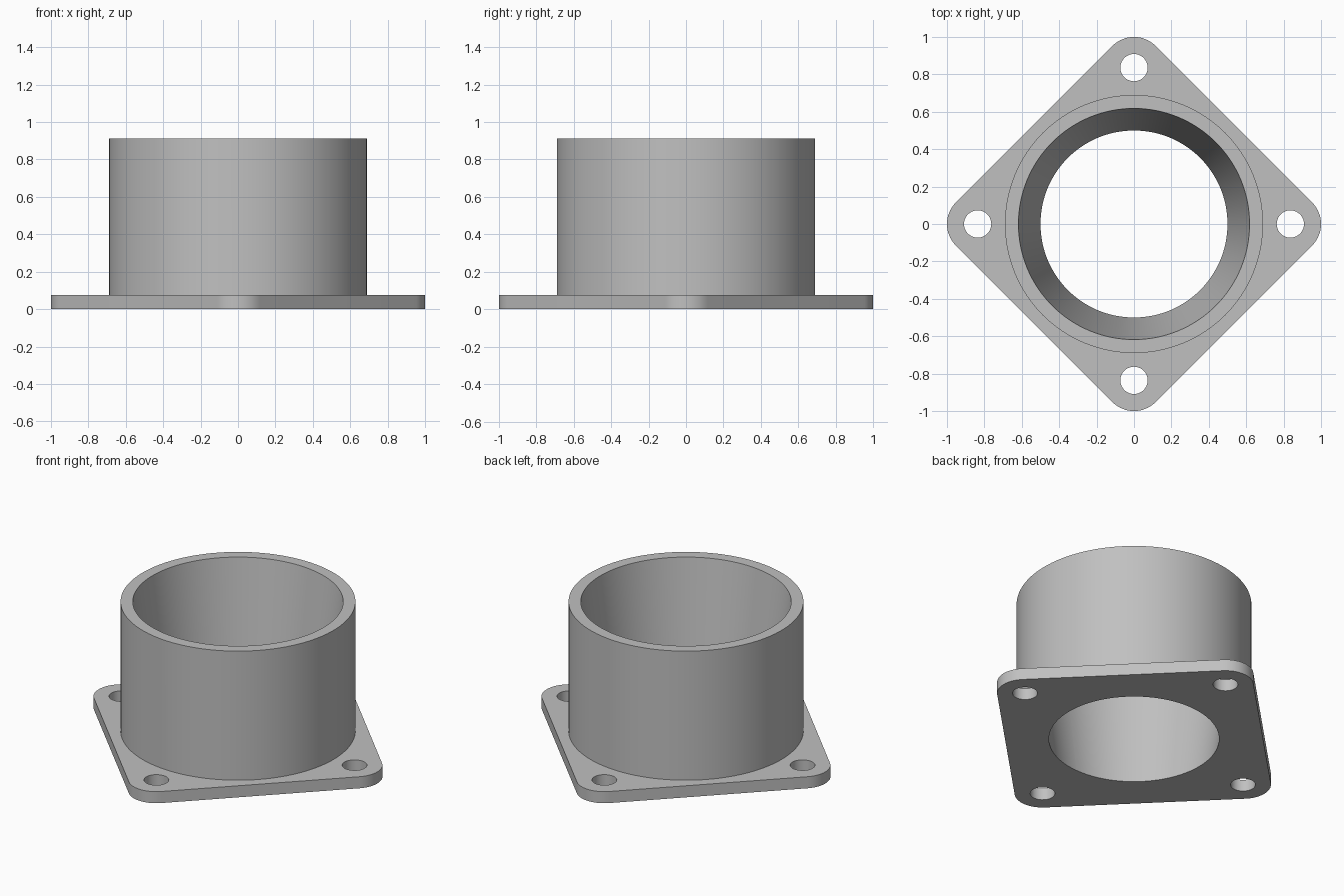
import bpy
from math import cos, sin, pi, radians

if "Cube" in bpy.data.objects:
    bpy.data.objects.remove(bpy.data.objects["Cube"], do_unlink=True)

HEIGHT, PLATE_H = 0.912, 0.075
OUTER_R, BORE_TOP, BORE_BOTTOM = 0.69, 0.618, 0.5
BOLT_DIST, BOLT_R = 0.836, 0.073
CORNER_R = 1 - BOLT_DIST
SEGMENTS = 128

grey = bpy.data.materials.new("light grey")
grey.use_nodes = True
colour = (0.53, 0.53, 0.53, 1)
grey.diffuse_color = colour
grey.node_tree.nodes["Principled BSDF"].inputs["Base Color"].default_value = colour


def frustum(name, r_low, r_high, low, high, x=0, y=0, sides=SEGMENTS):
    bpy.ops.mesh.primitive_cone_add(vertices=sides, radius1=r_low, radius2=r_high,
                                    depth=high - low, location=(x, y, (low + high) / 2))
    obj = bpy.context.object
    obj.name = name
    return obj


def combine(target, tool, operation):
    mod = target.modifiers.new(operation.lower(), 'BOOLEAN')
    mod.operation, mod.solver, mod.object = operation, 'EXACT', tool
    bpy.context.view_layer.objects.active = target
    bpy.ops.object.modifier_apply(modifier=mod.name)
    bpy.data.objects.remove(tool, do_unlink=True)


# Diamond base plate with corners rounded about the bolt centres
outline = []
steps = 16
for corner in range(4):
    mid = corner * pi / 2
    for i in range(steps + 1):
        a = mid - pi / 4 + pi / 2 * i / steps
        outline.append((BOLT_DIST * cos(mid) + CORNER_R * cos(a),
                        BOLT_DIST * sin(mid) + CORNER_R * sin(a)))
n = len(outline)
verts = [(x, y, z) for z in (0, PLATE_H) for x, y in outline]
faces = [list(range(n))[::-1], list(range(n, 2 * n))]
faces += [(i, (i + 1) % n, (i + 1) % n + n, i + n) for i in range(n)]
mesh = bpy.data.meshes.new("flanged_collar")
mesh.from_pydata(verts, [], faces)
collar = bpy.data.objects.new("flanged_collar", mesh)
bpy.context.collection.objects.link(collar)

# Upright tube body
combine(collar, frustum("tube_body", OUTER_R, OUTER_R, PLATE_H / 2, HEIGHT), 'UNION')

# Tapered bore through tube and plate
extra = 0.1
flare = (BORE_TOP - BORE_BOTTOM) / HEIGHT * extra
combine(collar, frustum("bore_cutter", BORE_BOTTOM - flare, BORE_TOP + flare,
                        -extra, HEIGHT + extra), 'DIFFERENCE')

# Four bolt holes
for k in range(4):
    a = k * pi / 2
    combine(collar, frustum("bolt_cutter", BOLT_R, BOLT_R, -extra, PLATE_H + extra,
                            BOLT_DIST * cos(a), BOLT_DIST * sin(a), 40), 'DIFFERENCE')

# Finish
collar.data.materials.clear()
collar.data.materials.append(grey)
for face in collar.data.polygons:
    face.material_index = 0
bpy.ops.object.select_all(action='DESELECT')
collar.select_set(True)
bpy.context.view_layer.objects.active = collar
bpy.ops.object.shade_smooth_by_angle(angle=radians(30))
